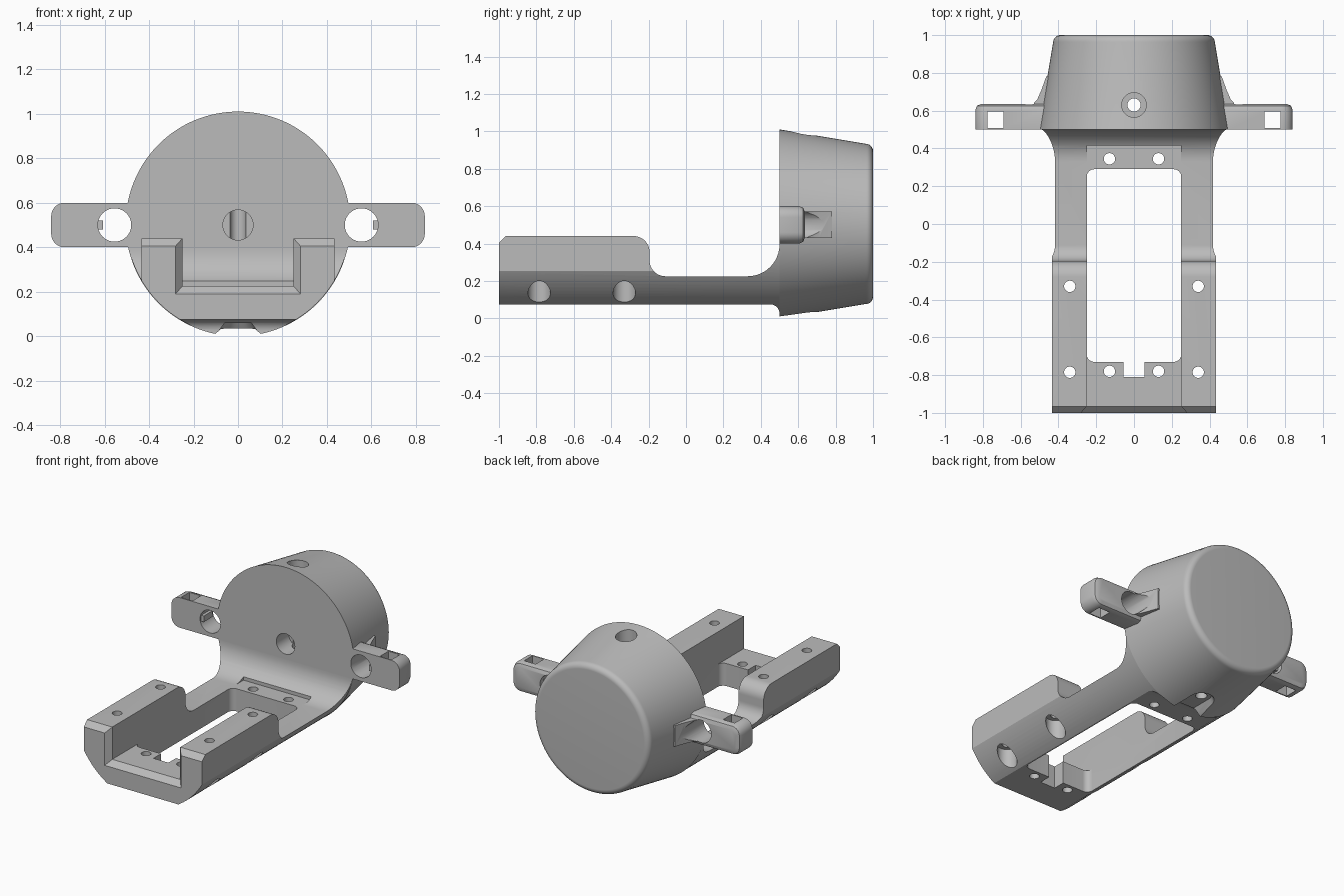
import bpy, bmesh
from math import sin, cos, radians

cube = bpy.data.objects.get("Cube")
if cube:
    bpy.data.objects.remove(cube, do_unlink=True)

grey = bpy.data.materials.new("plain grey")
grey.use_nodes = True
colour = (0.5, 0.5, 0.5, 1)
grey.diffuse_color = colour
grey.node_tree.nodes["Principled BSDF"].inputs["Base Color"].default_value = colour

MID = 0.505  # height of the cup axis


def arc(cx, cy, r, start, end, n=12):
    angles = [radians(start + (end - start) * i / n) for i in range(n + 1)]
    return [(cx + r * cos(a), cy + r * sin(a)) for a in angles]


def rounded(x0, x1, y0, y1, r):
    return (arc(x1 - r, y1 - r, r, 0, 90, 8) + arc(x0 + r, y1 - r, r, 90, 180, 8)
            + arc(x0 + r, y0 + r, r, 180, 270, 8) + arc(x1 - r, y0 + r, r, 270, 360, 8))


def place(axis, p, d):
    u, v = p
    return {"x": (d, u, v), "y": (u, d, v), "z": (u, v, d)}[axis]


def loft(name, axis, sections):
    """Solid through matching outlines, each given as (points, depth)."""
    bm = bmesh.new()
    rings = [[bm.verts.new(place(axis, p, d)) for p in pts] for pts, d in sections]
    for a, b in zip(rings, rings[1:]):
        for i in range(len(a)):
            j = (i + 1) % len(a)
            bm.faces.new((a[i], a[j], b[j], b[i]))
    bm.faces.new(rings[0])
    bm.faces.new(rings[-1])
    bmesh.ops.recalc_face_normals(bm, faces=bm.faces)
    mesh = bpy.data.meshes.new(name)
    bm.to_mesh(mesh)
    bm.free()
    mesh.materials.append(grey)
    obj = bpy.data.objects.new(name, mesh)
    bpy.context.collection.objects.link(obj)
    return obj


def prism(name, axis, pts, a, b):
    return loft(name, axis, [(pts, a), (pts, b)])


def box(name, x0, x1, y0, y1, z0, z1):
    return prism(name, "z", [(x0, y0), (x1, y0), (x1, y1), (x0, y1)], z0, z1)


def rod(axis, u, v, r, a, b, n=40):
    return prism("hole_cutter", axis, arc(u, v, r, 0, 360 - 360 / n, n - 1), a, b)


def combine(target, other, operation="DIFFERENCE"):
    mod = target.modifiers.new("combine", "BOOLEAN")
    mod.operation = operation
    mod.solver = "EXACT"
    mod.object = other
    bpy.context.view_layer.objects.active = target
    bpy.ops.object.modifier_apply(modifier=mod.name)
    bpy.data.objects.remove(other, do_unlink=True)


# Tapered cup with a rounded rim
def ring(r, n=128):
    return arc(0, MID, r, 0, 360 - 360 / n, n - 1)


rim = [(ring(r), y) for y, r in arc(0.962, 0.39, 0.038, 8, 90, 7)[::-1]]
body = loft("bracket_body", "y", [(ring(0.505), 0.5)] + rim + [(ring(0.39), 1.0)])

# Tray: round section trimmed by a side outline and a plan outline
tray = prism("tray", "y", ring(0.503), -1, 0.51)
side = ([(-1, 0.075), (-1, 0.405), (-0.965, 0.44)]
        + arc(-0.28, 0.355, 0.085, 90, 0)
        + arc(-0.11, 0.31, 0.085, 180, 270)
        + arc(0.33, 0.395, 0.17, 270, 360)
        + [(0.52, 0.395), (0.52, 0.025)] + arc(0.45, 0.025, 0.05, 0, 90))
combine(tray, prism("side_trim", "x", side, -0.7, 0.7), "INTERSECT")
flare = arc(0.605, 0.33, 0.17, 180, 90)
plan = ([(0.435, -1.1)] + flare + [(0.605, 0.6), (-0.605, 0.6)]
        + [(-x, y) for x, y in flare[::-1]] + [(-0.435, -1.1)])
combine(tray, prism("plan_trim", "z", plan, -0.2, 0.8), "INTERSECT")

# Tray channel, its flared mouth, the window, notch and rear recess
combine(tray, box("channel", -0.25, 0.25, -1.1, -0.05, 0.225, 0.6))


def mouth(w, z):
    return [(-w, z), (w, z), (w, 0.6), (-w, 0.6)]


combine(tray, loft("mouth", "y", [(mouth(0.29, 0.18), -1.01), (mouth(0.25, 0.225), -0.965)]))
combine(tray, prism("window", "z", rounded(-0.25, 0.25, -0.73, 0.29, 0.04), -0.1, 0.7))
combine(tray, box("notch", -0.055, 0.055, -0.81, -0.7, -0.1, 0.6))
combine(tray, box("recess", -0.25, 0.25, 0.2, 0.415, 0.225, 0.6))

# Screw holes, with counterbores under the side walls
for s in (-1, 1):
    for y in (-0.78, 0.345):
        combine(tray, rod("z", s * 0.13, y, 0.03, -0.1, 0.6))
    for y in (-0.785, -0.33):
        combine(tray, rod("z", s * 0.34, y, 0.03, -0.1, 0.6))
        combine(tray, rod("z", s * 0.34, y, 0.06, -0.1, 0.22))
combine(body, tray, "UNION")

# Ear plate with softened back edges
ears = loft("ears", "y", [
    (rounded(-0.84, 0.84, 0.4, 0.6, 0.06), 0.5),
    (rounded(-0.84, 0.84, 0.4, 0.6, 0.06), 0.605),
    (rounded(-0.831, 0.831, 0.409, 0.591, 0.051), 0.626),
    (rounded(-0.81, 0.81, 0.43, 0.57, 0.03), 0.635)])
combine(body, ears, "UNION")

# Ear webs, round holes with a small key, and square slots
for s in (-1, 1):
    web = [(0.4, 0.6), (0.545, 0.6), (0.54, 0.632), (0.512, 0.66),
           (0.49, 0.71), (0.465, 0.78), (0.4, 0.78)]
    combine(body, prism("web", "z", [(s * x, y) for x, y in web], 0.43, 0.57), "UNION")
    combine(body, rod("y", s * 0.555, 0.5, 0.075, 0.4, 0.9))
    key = sorted((s * 0.608, s * 0.65))
    combine(body, box("key", *key, 0.51, 0.6, 0.48, 0.52), "UNION")
    slot = sorted((s * 0.69, s * 0.775))
    combine(body, box("slot", *slot, 0.508, 0.595, 0.3, 0.7))

# Cup front socket, vertical bore and top counterbore
combine(body, rod("y", 0, 0.5, 0.068, 0.4, 0.63))
combine(body, rod("z", 0, 0.63, 0.035, -0.1, 1.1))
combine(body, rod("z", 0, 0.63, 0.065, 0.9, 1.1))


# Flared scoop under the cup, running out through the front
def scoop(r):
    return arc(0, 0.63, r, 0, 180, 16) + [(-r, 0.4), (r, 0.4)]


combine(body, loft("scoop", "z", [(scoop(0.15), -0.03), (scoop(0.115), 0.0),
                                  (scoop(0.085), 0.025), (scoop(0.06), 0.06)]))

# Smooth shading with crisp edges
bpy.ops.object.select_all(action="DESELECT")
body.select_set(True)
bpy.context.view_layer.objects.active = body
bpy.ops.object.shade_smooth_by_angle(angle=radians(28))
